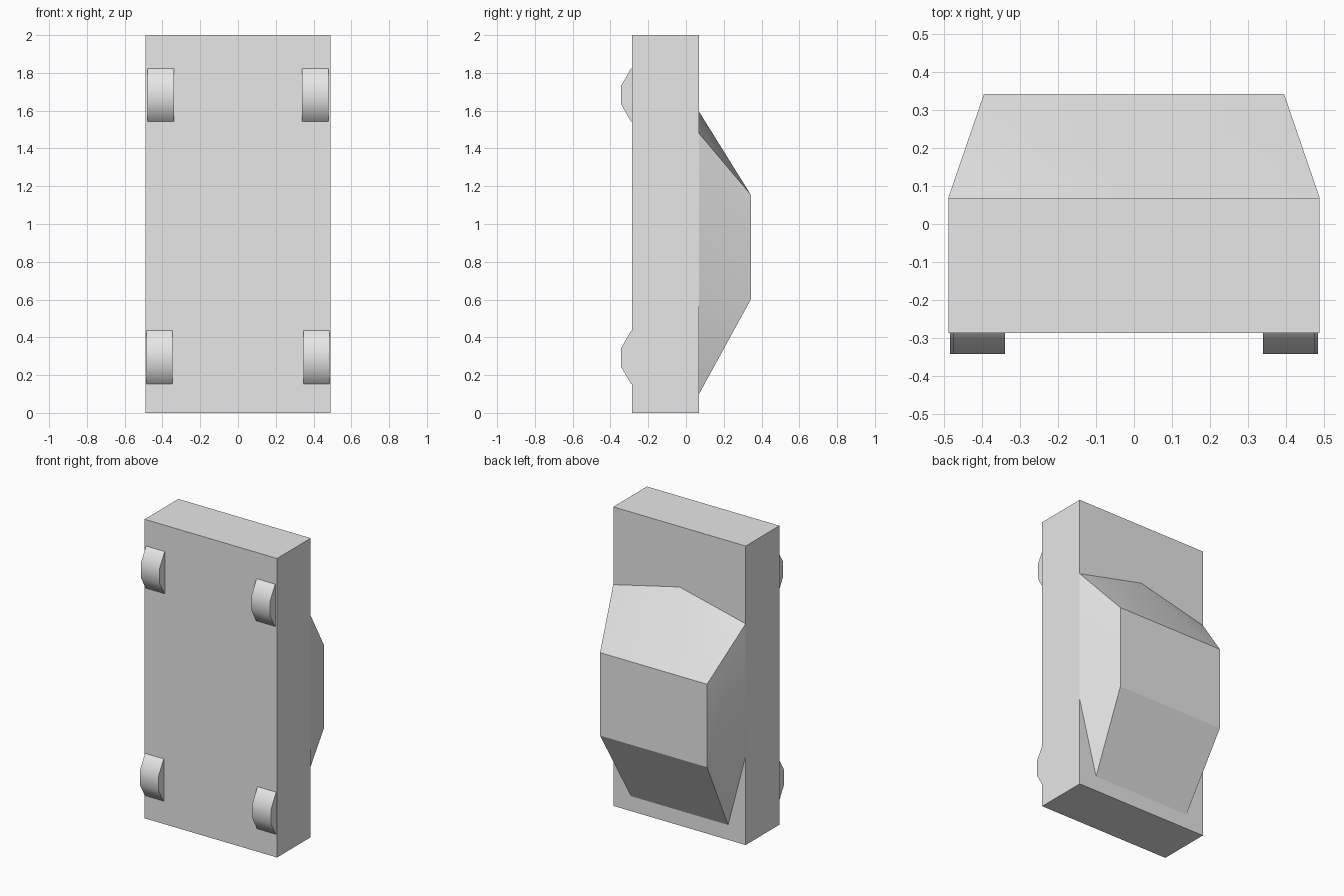
import bpy, bmesh, math

cube = bpy.data.objects.get("Cube")
if cube:
    bpy.data.objects.remove(cube, do_unlink=True)

# One plain grey for every part
grey = bpy.data.materials.new("light_grey")
grey.use_nodes = True
colour = (0.8, 0.8, 0.8, 1)
grey.diffuse_color = colour
grey.node_tree.nodes["Principled BSDF"].inputs["Base Color"].default_value = colour


def smooth(obj, degrees):
    bpy.ops.object.select_all(action="DESELECT")
    obj.select_set(True)
    bpy.context.view_layer.objects.active = obj
    bpy.ops.object.shade_smooth_by_angle(angle=math.radians(degrees))


# Body slab, standing on its tail end
BACK, FRONT = 0.069, -0.287
bpy.ops.mesh.primitive_cube_add(size=1, location=(0, (BACK + FRONT) / 2, 1))
body = bpy.context.object
body.name = "body"
body.scale = (0.98, BACK - FRONT, 2)
bpy.ops.object.transform_apply(location=False, rotation=False, scale=True)
body.data.materials.append(grey)

# Cabin: tapered roof with a pointed windscreen and a narrow rear foot
ROOF = 0.343
bm = bmesh.new()


def pair(x, y, z):
    return [bm.verts.new((s * x, y, z)) for s in (-1, 1)]


peak = bm.verts.new((0, BACK, 1.595))
screen_base = pair(0.49, BACK, 1.48)
roof_front = pair(0.396, ROOF, 1.155)
roof_rear = pair(0.396, ROOF, 0.6)
side_rear = pair(0.49, BACK, 0.595)
foot = pair(0.36, BACK, 0.1)

bm.faces.new((peak, *roof_front))
bm.faces.new((*roof_front, *reversed(roof_rear)))
bm.faces.new((*roof_rear, *reversed(foot)))
for i in (0, 1):
    bm.faces.new((peak, screen_base[i], roof_front[i]))
    bm.faces.new((screen_base[i], side_rear[i], roof_rear[i], roof_front[i]))
    bm.faces.new((side_rear[i], foot[i], roof_rear[i]))
bm.faces.new((peak, screen_base[0], side_rear[0], foot[0],
              foot[1], side_rear[1], screen_base[1]))
bmesh.ops.recalc_face_normals(bm, faces=bm.faces)
mesh = bpy.data.meshes.new("cabin")
bm.to_mesh(mesh)
bm.free()
cabin = bpy.data.objects.new("cabin", mesh)
bpy.context.collection.objects.link(cabin)
mesh.materials.append(grey)
smooth(cabin, 20)

# Twelve-sided wheels, mostly sunk into the body
RADIUS = 0.195
AXLE_Y = -0.343 + RADIUS * math.cos(math.pi / 12)
for axle, z, x in (("front", 1.683, 0.409), ("rear", 0.294, 0.416)):
    for side, s in (("left", 1), ("right", -1)):
        bpy.ops.mesh.primitive_cylinder_add(
            vertices=12, radius=RADIUS, depth=0.138,
            location=(s * x, AXLE_Y, z), rotation=(0, math.pi / 2, 0))
        wheel = bpy.context.object
        wheel.name = f"{axle}_{side}_wheel"
        # Half a step of turn puts a flat tread facet outwards
        for v in wheel.data.vertices:
            a = math.pi / 12
            vx, vy = v.co.x, v.co.y
            v.co.x = vx * math.cos(a) - vy * math.sin(a)
            v.co.y = vx * math.sin(a) + vy * math.cos(a)
        wheel.data.materials.append(grey)
        smooth(wheel, 40)
